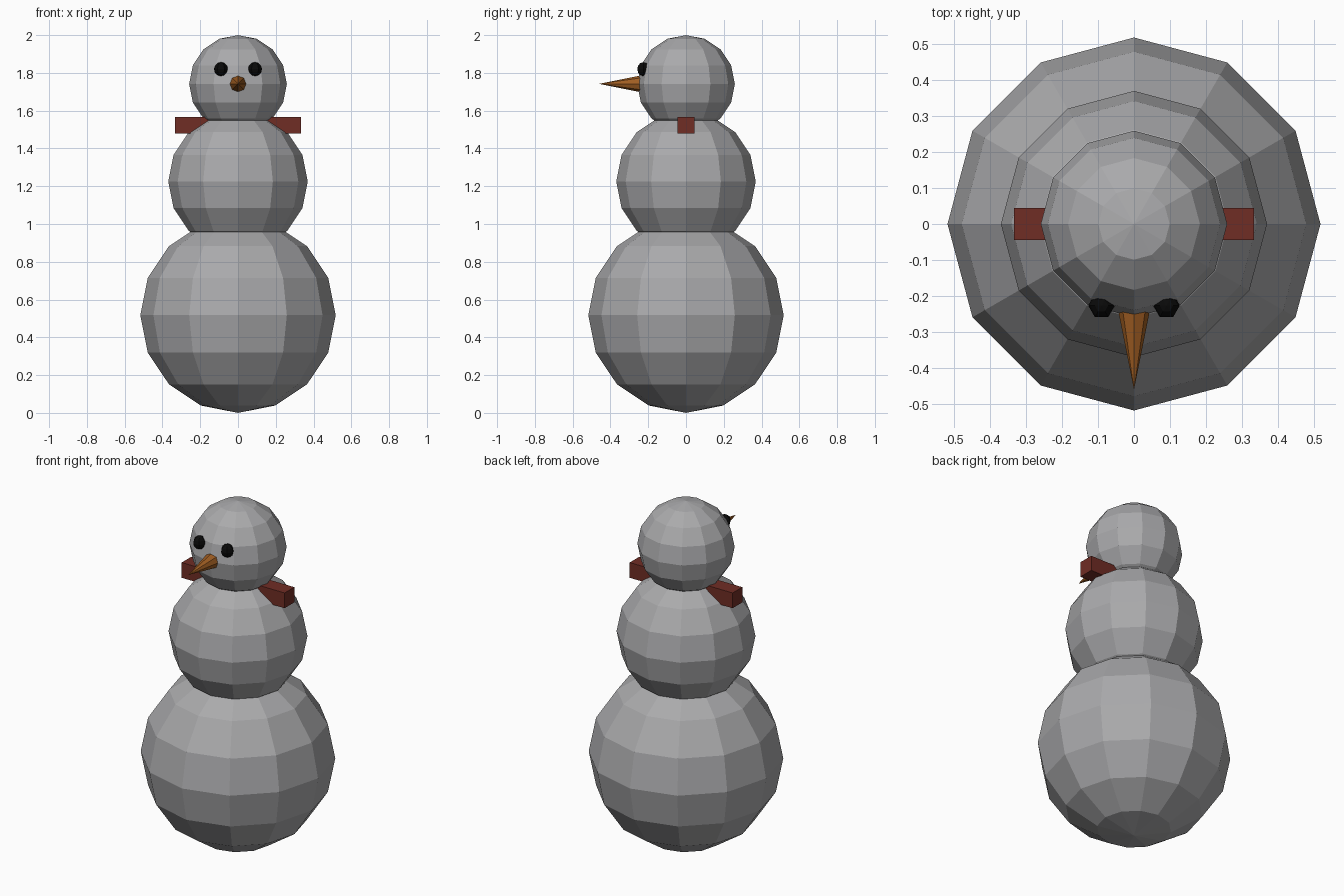
import bpy
import math

cube = bpy.data.objects.get("Cube")
if cube:
    bpy.data.objects.remove(cube, do_unlink=True)


def make_material(name, colour):
    mat = bpy.data.materials.new(name)
    mat.use_nodes = True
    mat.diffuse_color = (*colour, 1)
    mat.node_tree.nodes["Principled BSDF"].inputs["Base Color"].default_value = (*colour, 1)
    return mat


snow = make_material("snow grey", (0.40, 0.40, 0.41))
coal = make_material("coal black", (0.003, 0.003, 0.003))
carrot = make_material("carrot orange", (0.35, 0.11, 0.016))
wool = make_material("wool red", (0.16, 0.026, 0.018))


def finish(name, mat):
    obj = bpy.context.object
    obj.name = name
    obj.data.materials.append(mat)
    return obj


def ball(name, radius, location, mat, segments, rings, turn=0):
    bpy.ops.mesh.primitive_uv_sphere_add(segments=segments, ring_count=rings, radius=radius,
                                         location=location, rotation=(0, 0, turn))
    return finish(name, mat)


# Three stacked snowballs
for name, radius, height in (("lower_body", 0.517, 0.517),
                             ("upper_body", 0.369, 1.225),
                             ("head", 0.2585, 1.7415)):
    ball(name, radius, (0, 0, height), snow, 12, 8)

# Eyes
for side, name in ((1, "left_eye"), (-1, "right_eye")):
    ball(name, 0.037, (side * 0.09, -0.226, 1.82), coal, 6, 6, math.pi / 2)

# Nose pointing forward
bpy.ops.mesh.primitive_cone_add(vertices=8, radius1=0.044, radius2=0, depth=0.22,
                                location=(0, -0.35, 1.742), rotation=(math.pi / 2, 0, 0))
finish("nose", carrot)

# Scarf bar through the neck
bpy.ops.mesh.primitive_cube_add(size=1, location=(0, 0, 1.523))
scarf = finish("scarf", wool)
scarf.scale = (0.665, 0.089, 0.089)
